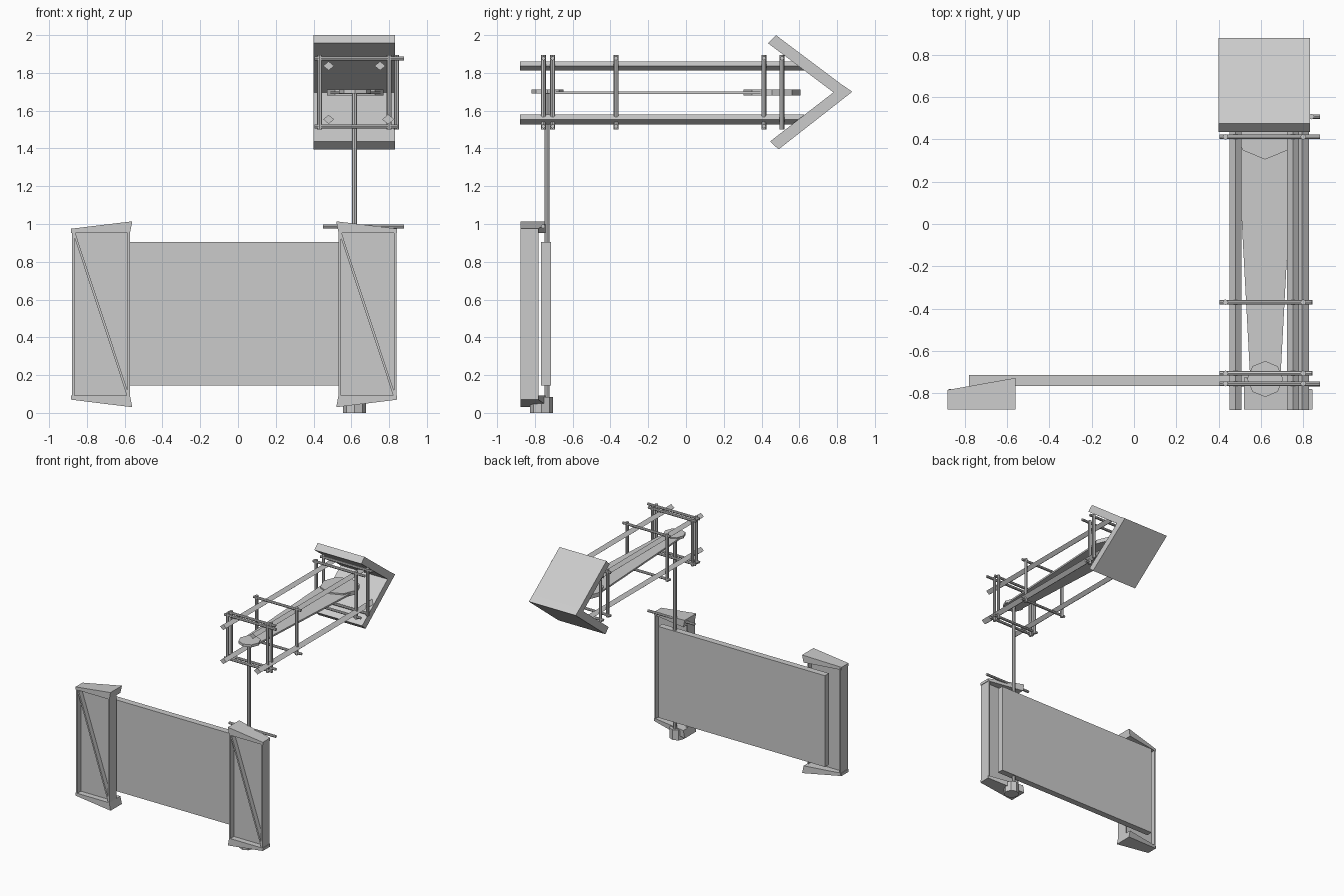
import bpy, bmesh, math
from mathutils import Vector

if "Cube" in bpy.data.objects:
    bpy.data.objects.remove(bpy.data.objects["Cube"])

grey = bpy.data.materials.new("plain_grey")
grey.use_nodes = True
colour = (0.6, 0.6, 0.6, 1)
grey.diffuse_color = colour
grey.node_tree.nodes["Principled BSDF"].inputs["Base Color"].default_value = colour


def prism(name, outline, axis, lo, hi, adjust=None):
    """Extrude a 2D outline along one axis; adjust may move single vertices."""
    place = {"X": lambda a, b, d: (d, a, b),
             "Y": lambda a, b, d: (a, d, b),
             "Z": lambda a, b, d: (a, b, d)}[axis]
    bm = bmesh.new()
    ends = [[bm.verts.new(place(a, b, d)) for a, b in outline] for d in (lo, hi)]
    for end in ends:
        bm.faces.new(end)
    n = len(outline)
    for i in range(n):
        j = (i + 1) % n
        bm.faces.new((ends[0][i], ends[0][j], ends[1][j], ends[1][i]))
    if adjust:
        for v in bm.verts:
            adjust(v)
    bmesh.ops.recalc_face_normals(bm, faces=bm.faces)
    mesh = bpy.data.meshes.new(name)
    bm.to_mesh(mesh)
    bm.free()
    mesh.materials.append(grey)
    obj = bpy.data.objects.new(name, mesh)
    bpy.context.collection.objects.link(obj)
    return obj


def box(name, x, y, z):
    return prism(name, [(x[0], y[0]), (x[1], y[0]), (x[1], y[1]), (x[0], y[1])], "Z", *z)


def ring(a, b, r, n=8):
    return [(a + r * math.sin(math.tau * i / n), b + r * math.cos(math.tau * i / n))
            for i in range(n)]


# Chevron end made of two plates meeting at the apex
prism("upper_roof_plate", [(0.476, 2.0), (0.434, 1.957), (0.79, 1.69), (0.835, 1.73)],
      "X", 0.40, 0.832)
prism("lower_roof_plate", [(0.49, 1.395), (0.445, 1.437), (0.83, 1.735), (0.88, 1.70)],
      "X", 0.40, 0.832)

# Four diamond-section rails
for name, x, z in (("upper_left_rail", 0.752, 1.837), ("upper_right_rail", 0.48, 1.837),
                   ("lower_left_rail", 0.795, 1.554), ("lower_right_rail", 0.48, 1.554)):
    prism(name, ring(x, z, 0.029 if x != 0.795 else 0.032, 4), "Y", -0.88, 0.625,
          lambda v, z=z: setattr(v.co, "z", z + (v.co.z - z) * 0.82))

# Frames that clamp the rails
for i, (y, side, reach) in enumerate(((-0.755, 0.80, 0.88), (-0.706, 0.80, 0.84),
                                      (-0.37, 0.80, 0.84), (0.412, 0.80, 0.88),
                                      (0.508, 0.84, 0.88))):
    for x in (0.432, side):
        prism(f"frame_{i}_upright", ring(x, y, 0.013), "Z", 1.50, 1.895)
    prism(f"frame_{i}_top_bar", ring(y, 1.877, 0.011), "X", 0.405, reach)
    prism(f"frame_{i}_bottom_bar", ring(y, 1.517, 0.011), "X", 0.405, 0.845)

# Tapered paddle with an eight-sided disc at each end
prism("paddle_board", [(0.55, -0.74), (0.692, -0.74), (0.756, 0.455), (0.486, 0.455)],
      "Z", 1.688, 1.702)
prism("paddle_rear_disc", ring(0.62, 0.455, 0.15), "Z", 1.679, 1.713)
prism("paddle_front_disc", ring(0.62, -0.733, 0.085), "Z", 1.690, 1.711)

# Pole, its foot and the short handle
prism("pole", ring(0.617, -0.736, 0.014), "Z", 0.05, 1.70)
prism("pole_foot", ring(0.617, -0.765, 0.06), "Z", 0.0, 0.085)
prism("handle_bar", ring(-0.757, 0.987, 0.011), "X", 0.45, 0.88)

# Main wide panel
box("main_panel", (-0.78, 0.755), (-0.767, -0.714), (0.145, 0.905))


def slant_back(v):
    """The cap is deeper on its inner side."""
    if v.co.y > -0.8:
        t = (abs(v.co.x) - 0.545) / 0.315
        v.co.y = -0.725 - 0.06 * max(0, min(1, t))


# Two channel-shaped posts with wedge caps and a diagonal brace
for name, s, mid in (("left", 1, 0.685), ("right", -1, -0.725)):
    inner, outer = mid - s * 0.153, mid + s * 0.153
    for part, x in (("inner", inner + s * 0.006), ("outer", outer - s * 0.006)):
        box(f"{name}_post_{part}_wall", (x - 0.006, x + 0.006), (-0.875, -0.78), (0.08, 0.965))
    box(f"{name}_post_web", (mid - 0.148, mid + 0.148), (-0.83, -0.818), (0.085, 0.96))
    prism(f"{name}_post_brace", [(mid - 0.15, 0.955), (mid - 0.137, 0.955),
                                 (mid + 0.15, 0.09), (mid + 0.137, 0.09)],
          "Y", -0.87, -0.825)
    tip_in, tip_out = mid - s * 0.165, mid + s * 0.158
    prism(f"{name}_post_top_cap", [(tip_in, 1.014), (tip_out, 0.975), (tip_out, 0.953),
                                   (inner, 0.953)], "Y", -0.877, -0.72, slant_back)
    prism(f"{name}_post_bottom_cap", [(tip_in, 0.03), (tip_out, 0.07), (tip_out, 0.093),
                                      (inner, 0.093)], "Y", -0.877, -0.72, slant_back)
